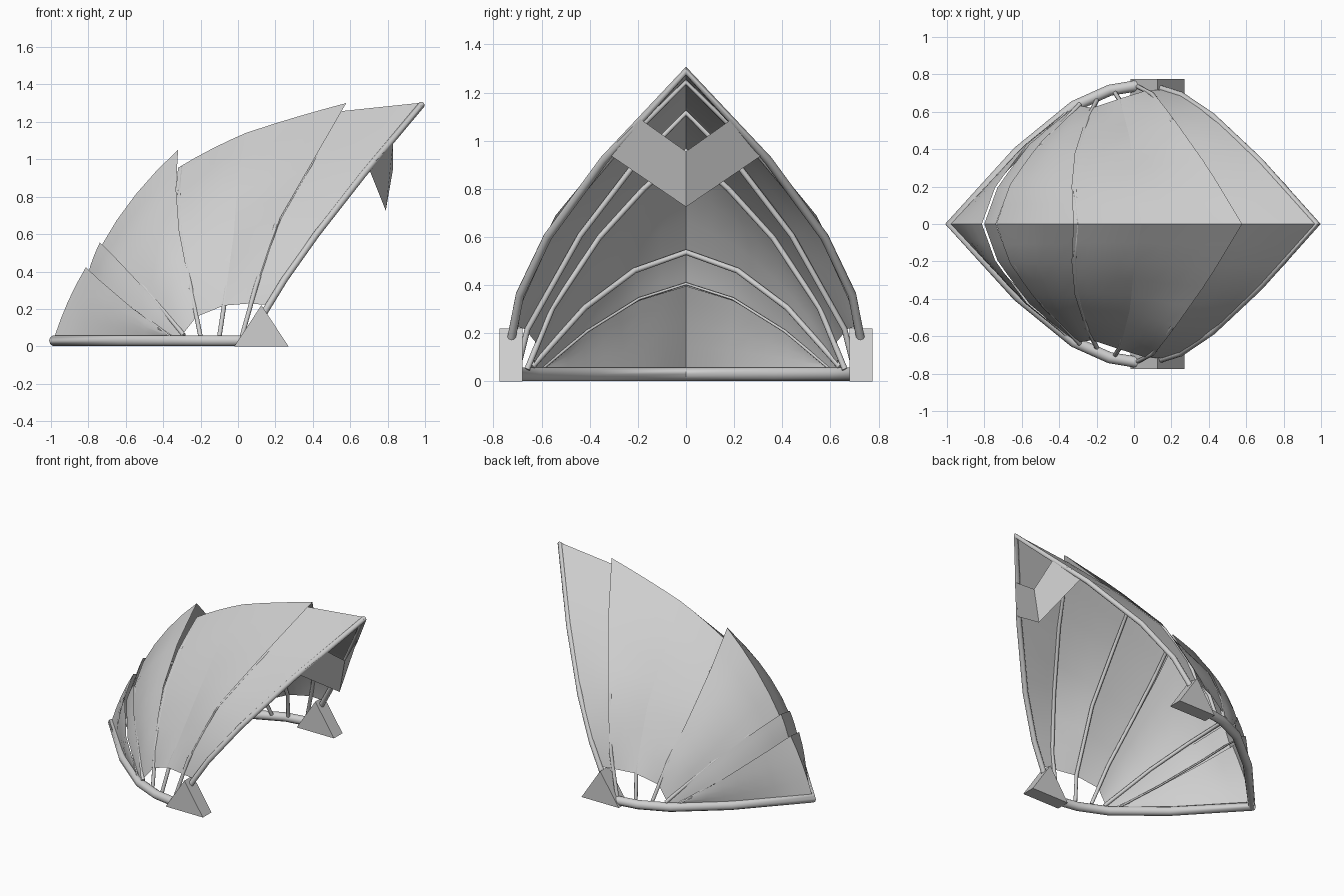
import bpy, bmesh, math
from mathutils import Vector

cube = bpy.data.objects.get("Cube")
if cube:
    bpy.data.objects.remove(cube, do_unlink=True)

grey = bpy.data.materials.new("light_grey")
grey.use_nodes = True
grey.diffuse_color = (0.62, 0.62, 0.62, 1)
grey.node_tree.nodes["Principled BSDF"].inputs["Base Color"].default_value = (0.62, 0.62, 0.62, 1)

HUB = Vector((-0.05, 0, 0.1))

# Half arches of the fan, each from its ridge point down to its foot
RIM = [(-0.98, 0, .03), (-.62, .385, .03), (-.32, .63, .03), (-.13, .715, .03), (.02, .74, .03)]
LOW = [(-.795, 0, .415), (-.73, .2, .35), (-.57, .42, .21), (-.36, .6, .05)]
BACK = [(-.73, 0, .55), (-.65, .22, .47), (-.5, .43, .31), (-.29, .64, .06)]
CROWN = [(-.3, 0, .98), (-.32, .18, .82), (-.31, .37, .61), (-.255, .565, .31), (-.2, .66, .05)]
MID = [(.04, 0, 1.14), (0, .22, .92), (-.02, .45, .62), (-.075, .67, .22), (-.1, .7, .05)]
FORE = [(.56, 0, 1.265), (.395, .29, .98), (.21, .56, .66), (.1, .705, .33), (.02, .735, .05)]
MOUTH = [(.98, 0, 1.29), (.67, .34, .92), (.42, .575, .6), (.25, .69, .36), (.14, .725, .18)]


def push(points, amount, fade=0.5):
    """Move points away from the hub, fading to nothing at the foot."""
    out = []
    last = len(points) - 1
    for i, p in enumerate(points):
        p = Vector(p)
        d = p - HUB
        if i == 0:
            d.y = 0
        out.append(p + d.normalized() * amount * (1 - i / last) ** fade)
    return out


def resample(points, stop=1.0, count=9):
    """Even steps along a half arch, cut off at a fraction of its length."""
    pts = [Vector(p) for p in points]
    lengths = [(b - a).length for a, b in zip(pts, pts[1:])]
    total = sum(lengths)
    result = []
    for k in range(count):
        d = total * stop * k / (count - 1)
        for i, seg in enumerate(lengths):
            if d <= seg or i == len(lengths) - 1:
                result.append(pts[i].lerp(pts[i + 1], min(d / seg, 1)))
                break
            d -= seg
    return result


def tucked(rib, previous, share, stop=1.0):
    """Starting edge of a panel, slipped back under the panel behind it."""
    edge = zip(resample(rib, stop), resample(previous, stop))
    return push([a.lerp(b, share) for a, b in edge], -0.004)


def flared(rib, lift, stop=1.0):
    """Finishing edge of a panel, lifted into a peak at the ridge."""
    return push(push(resample(rib, stop), 0.006), lift, 3)


def whole(half):
    """Join a half arch with its mirror image."""
    half = [Vector(p) for p in half]
    return [Vector((p.x, -p.y, p.z)) for p in reversed(half[1:])] + half


def finish(obj, angle):
    obj.data.materials.append(grey)
    bpy.ops.object.select_all(action='DESELECT')
    obj.select_set(True)
    bpy.context.view_layer.objects.active = obj
    bpy.ops.object.shade_smooth_by_angle(angle=math.radians(angle))


def mesh_object(name, verts, faces):
    mesh = bpy.data.meshes.new(name)
    mesh.from_pydata(verts, [], faces)
    bm = bmesh.new()
    bm.from_mesh(mesh)
    bmesh.ops.recalc_face_normals(bm, faces=bm.faces)
    bm.to_mesh(mesh)
    bm.free()
    obj = bpy.data.objects.new(name, mesh)
    bpy.context.collection.objects.link(obj)
    finish(obj, 35)
    return obj


def panel(name, start, end, bulge, steps=4):
    """Fabric stretched between two resampled half arches."""
    rows = []
    for s in range(steps + 1):
        t = s / steps
        half = [a.lerp(b, t) for a, b in zip(start, end)]
        rows.append(whole(push(half, bulge * 4 * t * (1 - t))))
    n = len(rows[0])
    verts = [p for row in rows for p in row]
    faces = [(r * n + i, r * n + i + 1, (r + 1) * n + i + 1, (r + 1) * n + i)
             for r in range(steps) for i in range(n - 1)]
    obj = mesh_object(name, verts, faces)
    # Make the outside of the sheet face outwards
    top = obj.data.polygons[len(faces) // 2]
    if top.normal.dot(top.center - HUB) < 0:
        obj.data.flip_normals()


def tube(name, half, radius):
    curve = bpy.data.curves.new(name, 'CURVE')
    curve.dimensions = '3D'
    curve.bevel_depth = radius
    curve.bevel_resolution = 3
    curve.use_fill_caps = True
    pts = whole(half)
    spline = curve.splines.new('POLY')
    spline.points.add(len(pts) - 1)
    for sp, p in zip(spline.points, pts):
        sp.co = (*p, 1)
    obj = bpy.data.objects.new(name, curve)
    bpy.context.collection.objects.link(obj)
    bpy.ops.object.select_all(action='DESELECT')
    obj.select_set(True)
    bpy.context.view_layer.objects.active = obj
    bpy.ops.object.convert(target='MESH')
    finish(bpy.context.view_layer.objects.active, 60)


# Frame tubes
tube("ground_rim", RIM, 0.03)
tube("mouth_arch", MOUTH, 0.018)
for name, rib in (("low_rib", LOW), ("back_rib", BACK), ("crown_rib", CROWN),
                  ("middle_rib", MID), ("fore_rib", FORE)):
    tube(name, push(rib, -0.024), 0.006 if rib is LOW else 0.012)

# Fabric panels, overlapping like scales from the tail to the mouth
rim_top = [p + Vector((0, 0, 0.025)) for p in resample(RIM, 0.72)]
panel("tail_panel", rim_top, flared(LOW, 0.014), 0.012)
panel("lower_panel", tucked(LOW, RIM, 0.05), flared(BACK, 0.004), 0.004)
panel("rear_panel", tucked(BACK, LOW, 0.15), flared(CROWN, 0.068, 0.9), 0.03)
panel("crown_panel_rear", tucked(CROWN, BACK, 0.05, 0.9), resample(MID, 0.87), 0.008)
panel("crown_panel_fore", resample(MID, 0.87), flared(FORE, 0.034, 0.88), 0.006)
panel("mouth_panel", tucked(FORE, MID, 0.05, 0.88), resample(push(MOUTH, 0.018), 0.97), 0.0)

# Hanging V-shaped board across the mouth
half_board = [(.7, .33, .95), (.83, .19, 1.09), (.83, 0, .955), (.79, 0, .725)]
board = half_board + [(x, -y, z) for x, y, z in half_board[:2]]
mesh_object("mouth_board", board, [(0, 1, 2, 3), (5, 4, 3, 2)])

# Triangular anchor blocks at both feet
for name, side in (("back_anchor", 1), ("front_anchor", -1)):
    verts = [(x, side * y, z) for y in (0.68, 0.775)
             for x, z in ((-0.02, 0), (0.27, 0), (0.125, 0.22))]
    mesh_object(name, verts, [(0, 1, 2), (3, 5, 4), (0, 3, 4, 1), (1, 4, 5, 2), (2, 5, 3, 0)])
